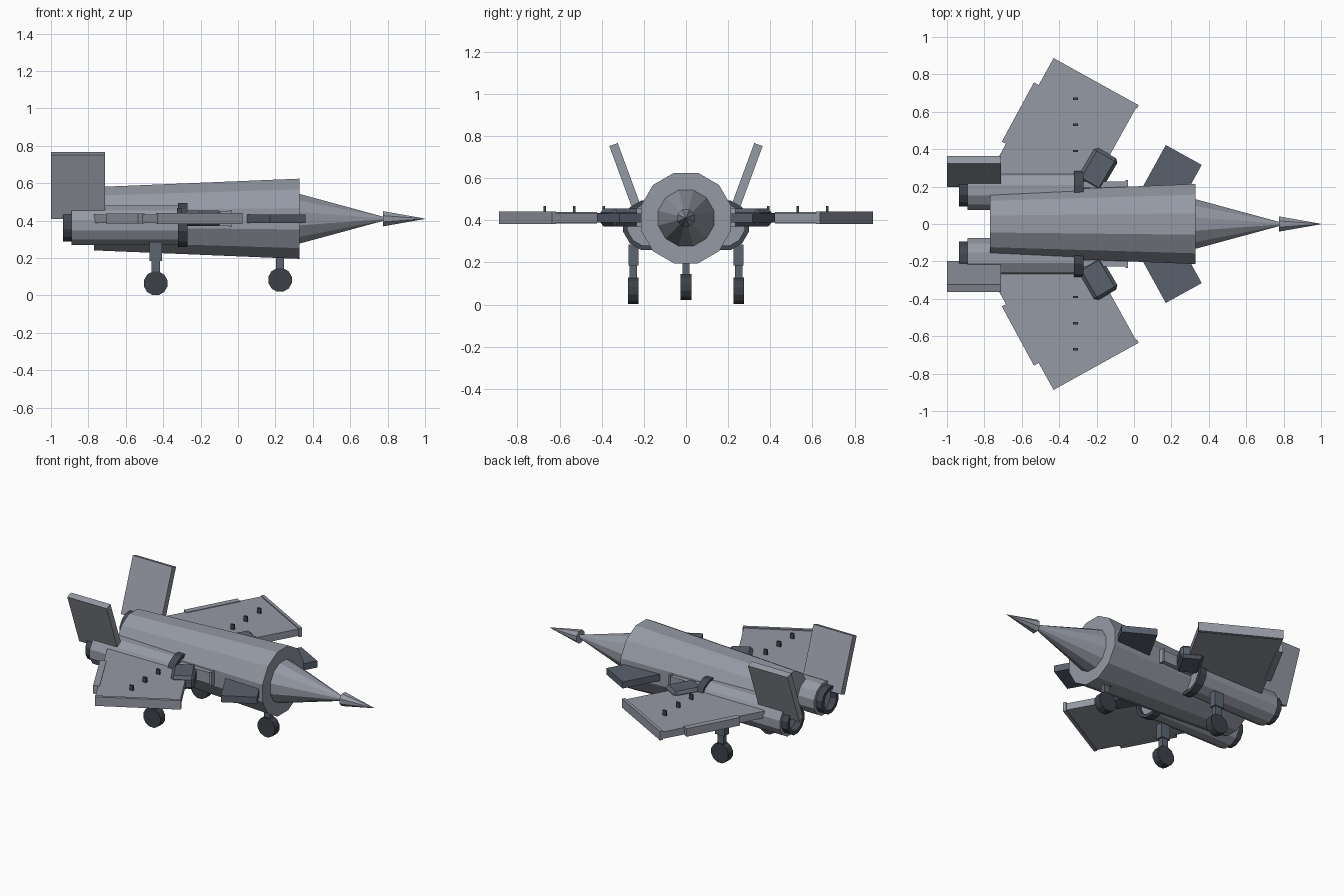
import bpy, bmesh, math
from mathutils import Matrix, Vector

cube = bpy.data.objects.get("Cube")
if cube:
    bpy.data.objects.remove(cube, do_unlink=True)


def material(name, rgb):
    m = bpy.data.materials.new(name)
    m.use_nodes = True
    m.diffuse_color = (*rgb, 1)
    m.node_tree.nodes["Principled BSDF"].inputs["Base Color"].default_value = (*rgb, 1)
    return m


GREY = material("hull grey", (0.30, 0.32, 0.37))
SLATE = material("dark slate", (0.10, 0.12, 0.155))
STEEL = material("strut steel", (0.11, 0.13, 0.16))
DARK = material("ring charcoal", (0.055, 0.063, 0.08))
TYRE = material("tyre rubber", (0.045, 0.052, 0.062))


def finish(bm, name, mat, mirror=False, bevel=0):
    bmesh.ops.recalc_face_normals(bm, faces=bm.faces)
    mesh = bpy.data.meshes.new(name)
    bm.to_mesh(mesh)
    bm.free()
    mesh.materials.append(mat)
    ob = bpy.data.objects.new(name, mesh)
    bpy.context.collection.objects.link(ob)
    if bevel:
        mod = ob.modifiers.new("bevel", "BEVEL")
        mod.width = bevel
        mod.segments = 1
    if mirror:
        mod = ob.modifiers.new("mirror", "MIRROR")
        mod.use_axis = (False, True, False)
        mod.use_clip = False
        mod.use_mirror_merge = False
    return ob


def turned(name, mat, profile, y, z, sides=12, closed=False, mirror=False):
    """Flat-sided body about an x axis; profile is a list of (x, radius)."""
    bm = bmesh.new()
    rings = []
    for x, r in profile:
        angles = [(i + 0.5) * math.tau / sides for i in range(sides)]
        rings.append([bm.verts.new((x, y + r * math.cos(a), z + r * math.sin(a))) for a in angles])
    pairs = list(zip(rings, rings[1:]))
    if closed:
        pairs.append((rings[-1], rings[0]))
    else:
        bm.faces.new(rings[0])
        bm.faces.new(rings[-1])
    for a, b in pairs:
        for i in range(sides):
            j = (i + 1) % sides
            bm.faces.new((a[i], a[j], b[j], b[i]))
    return finish(bm, name, mat, mirror)


def box(name, mat, lo, hi, mirror=False, bevel=0):
    lo, hi = Vector(lo), Vector(hi)
    bm = bmesh.new()
    place = Matrix.Translation((lo + hi) / 2) @ Matrix.Diagonal((*(hi - lo), 1))
    bmesh.ops.create_cube(bm, size=1, matrix=place)
    return finish(bm, name, mat, mirror, bevel)


def prism(name, mat, points, offset, bevel=0):
    """Extrude a flat outline and mirror it across the centre line."""
    bm = bmesh.new()
    face = bm.faces.new([bm.verts.new(p) for p in points])
    new = bmesh.ops.extrude_face_region(bm, geom=[face])["geom"]
    verts = [v for v in new if isinstance(v, bmesh.types.BMVert)]
    bmesh.ops.translate(bm, verts=verts, vec=offset)
    return finish(bm, name, mat, True, bevel)


def panel(name, mat, rear_tip, front_tip, span, z0, z1, bevel=0):
    """Swept rectangular slab running inward from its tip edge."""
    a, b = Vector(rear_tip), Vector(front_tip)
    chord = (b - a).normalized()
    inward = Vector((chord.y, -chord.x)) * span
    points = [(*p, z0) for p in (a, b, b + inward, a + inward)]
    return prism(name, mat, points, (0, 0, z1 - z0), bevel)


# Fuselage and nose
AXIS = 0.41
turned("fuselage", GREY, [(-0.77, 0.175), (0.33, 0.222)], 0, AXIS)
turned("nose_cone", GREY, [(0.33, 0.137), (0.81, 0.002)], 0, AXIS)
turned("nose_tip", GREY, [(0.775, 0.044), (1.0, 0.001)], 0, AXIS, sides=8)

# Engines with intake rings and nozzles
EY, EZ = 0.18, 0.376
turned("engines", GREY, [(-0.89, 0.109), (-0.29, 0.109)], EY, EZ, mirror=True)
turned("intake_rings", DARK, [(-0.32, 0.1), (-0.32, 0.122), (-0.27, 0.122), (-0.27, 0.1)],
       EY, EZ, closed=True, mirror=True)
turned("nozzles", DARK, [(-0.87, 0.066), (-0.87, 0.09), (-0.935, 0.09), (-0.935, 0.066)],
       EY, EZ, closed=True, mirror=True)

# Main wings, tip rails, flaps
panel("wings", GREY, (-0.435, 0.878), (0.015, 0.628), 0.69, 0.388, 0.434)
panel("wing_tip_rails", GREY, (-0.43, 0.887), (0.025, 0.635), 0.02, 0.381, 0.441)
panel("flaps", GREY, (-0.535, 0.757), (-0.50, 0.738), 0.36, 0.384, 0.438)
for y in (0.39, 0.53, 0.67):
    box("wing_fence", DARK, (-0.325, y - 0.006, 0.43), (-0.3, y + 0.006, 0.468), mirror=True)

# Canards and wing root blocks
panel("canards", SLATE, (0.17, 0.422), (0.362, 0.316), 0.25, 0.388, 0.432)
panel("wing_root_blocks", SLATE, (-0.205, 0.415), (-0.08, 0.342), 0.2, 0.37, 0.455, bevel=0.018)

# Side guns
box("guns", GREY, (-0.28, 0.192, 0.375), (-0.035, 0.226, 0.45), mirror=True)
box("gun_muzzles", GREY, (-0.045, 0.183, 0.367), (-0.032, 0.234, 0.458), mirror=True)

# Canted tail fins
prism("tail_fins", GREY,
      [(-1, 0.198, 0.424), (-1, 0.238, 0.41), (-1, 0.364, 0.752), (-1, 0.324, 0.766)],
      (0.29, 0, 0))


# Landing gear
def gear(name, x, y, wheel_z, top, mirror):
    bm = bmesh.new()
    place = Matrix.Translation((x, y, wheel_z)) @ Matrix.Rotation(math.pi / 2, 4, "X") \
        @ Matrix.Rotation(math.pi / 12, 4, "Z")
    bmesh.ops.create_cone(bm, cap_ends=True, segments=12, radius1=0.065, radius2=0.065,
                          depth=0.05, matrix=place)
    finish(bm, name + "_wheel", TYRE, mirror)
    box(name + "_strut", STEEL, (x - 0.022, y - 0.017, wheel_z + 0.04),
        (x + 0.022, y + 0.017, top), mirror)
    box(name + "_mount", STEEL, (x - 0.034, y - 0.024, top - 0.1),
        (x + 0.034, y + 0.024, top), mirror)


gear("nose_gear", 0.225, 0, 0.083, 0.3, False)
gear("main_gear", -0.44, 0.25, 0.065, 0.285, True)
